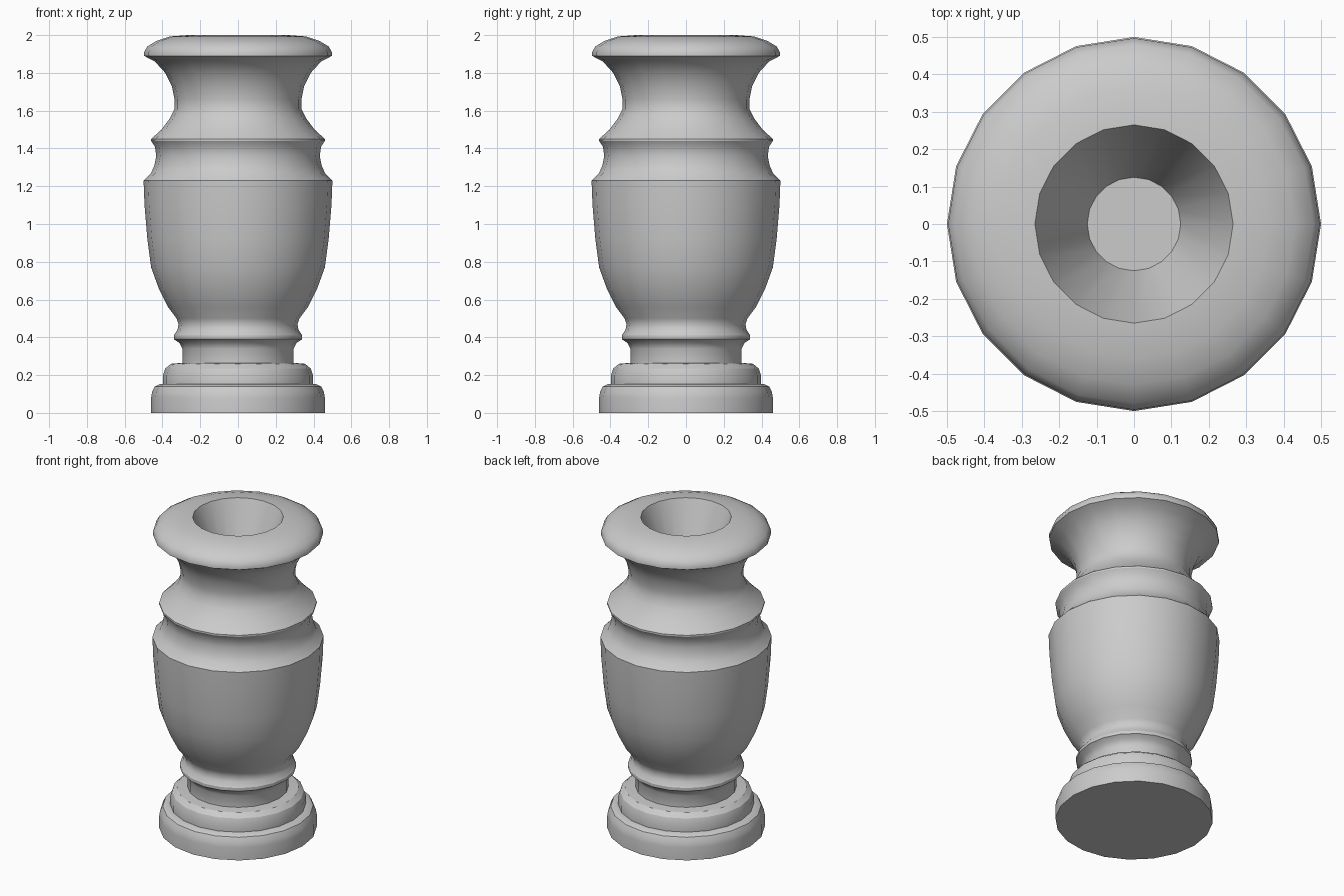
import bpy, bmesh
from math import cos, sin, tau

SIDES = 20

# Profile (radius, height): foot, neck ring, body, collar, flared lip, hollow
profile = [
    (0.46, 0), (0.46, 0.08), (0.455, 0.11), (0.44, 0.14), (0.415, 0.152),
    (0.397, 0.153), (0.397, 0.20), (0.385, 0.235), (0.355, 0.26), (0.295, 0.265),
    (0.295, 0.34), (0.31, 0.37), (0.34, 0.39), (0.34, 0.41), (0.32, 0.44),
    (0.315, 0.47), (0.325, 0.50), (0.37, 0.56), (0.42, 0.66), (0.46, 0.77),
    (0.48, 0.92), (0.495, 1.10), (0.50, 1.23),
    (0.46, 1.27), (0.443, 1.31), (0.433, 1.36), (0.44, 1.41), (0.46, 1.44),
    (0.46, 1.45), (0.405, 1.50), (0.36, 1.56), (0.336, 1.61), (0.336, 1.66),
    (0.35, 1.73), (0.385, 1.80), (0.44, 1.86), (0.497, 1.89),
    (0.497, 1.91), (0.48, 1.94), (0.43, 1.97), (0.36, 1.993), (0.265, 2.0),
    (0.125, 1.64),
]

# Turn the profile around z
bm = bmesh.new()
rings = [[bm.verts.new((r * cos(tau * i / SIDES), r * sin(tau * i / SIDES), z))
          for i in range(SIDES)] for r, z in profile]
for a, b in zip(rings, rings[1:]):
    for i in range(SIDES):
        j = (i + 1) % SIDES
        bm.faces.new((a[i], a[j], b[j], b[i]))

# Close the underside and the floor of the hollow
bm.faces.new(rings[0][::-1])
bm.faces.new(rings[-1])

mesh = bpy.data.meshes.new("turned_vase")
bm.to_mesh(mesh)
bm.free()
vase = bpy.data.objects.new("turned_vase", mesh)
bpy.context.collection.objects.link(vase)
bpy.context.view_layer.objects.active = vase
vase.select_set(True)
bpy.ops.object.shade_smooth_by_angle()
